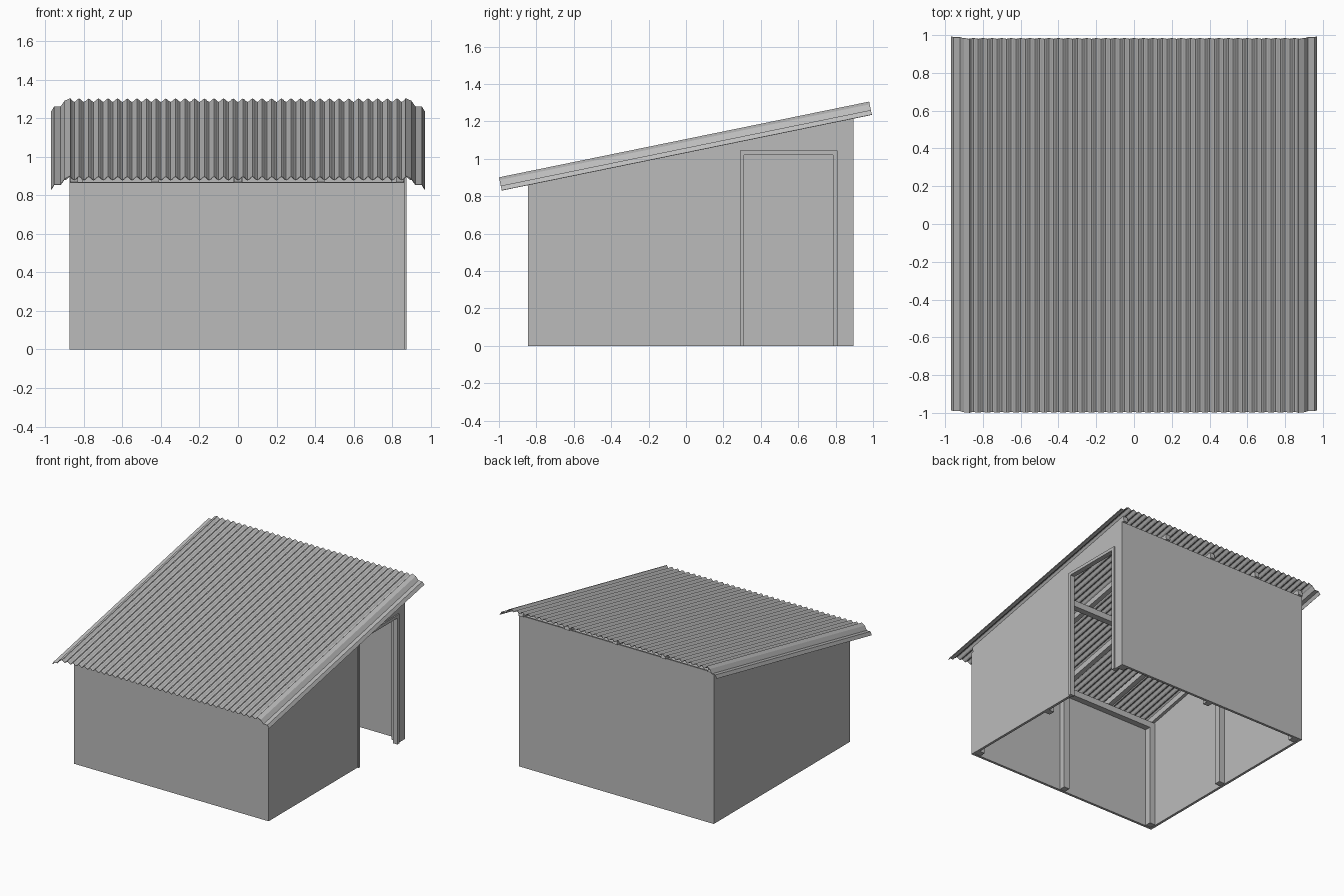
import bpy, bmesh, math
from mathutils import Matrix, Vector

cube = bpy.data.objects.get("Cube")
if cube:
    bpy.data.objects.remove(cube, do_unlink=True)

grey = bpy.data.materials.new("plain grey")
grey.use_nodes = True
COLOUR = (0.5, 0.5, 0.5, 1)
grey.diffuse_color = COLOUR
grey.node_tree.nodes["Principled BSDF"].inputs["Base Color"].default_value = COLOUR

# Main dimensions
LEFT, RIGHT, FRONT, BACK = -0.875, 0.865, -0.845, 0.895
WALL = 0.02
SLOPE = 0.2045
PITCH = math.atan(SLOPE)
HALF = 1.01                      # half the roof length along the slope
ROOF = Matrix.Translation((0, -0.01, 1.1025)) @ Matrix.Rotation(PITCH, 4, "X")


def wall_top(y):
    return 1.1025 + SLOPE * (y + 0.01) - 0.066


def finish(name, bm, matrix=None):
    bmesh.ops.recalc_face_normals(bm, faces=bm.faces)
    mesh = bpy.data.meshes.new(name)
    bm.to_mesh(mesh)
    bm.free()
    mesh.materials.append(grey)
    obj = bpy.data.objects.new(name, mesh)
    bpy.context.collection.objects.link(obj)
    if matrix:
        obj.matrix_world = matrix
    return obj


def prism_x(name, profile, x0, x1):
    """Extrude a (y, z) outline from x0 to x1."""
    bm = bmesh.new()
    face = bm.faces.new([bm.verts.new((x0, y, z)) for y, z in profile])
    new = bmesh.ops.extrude_face_region(bm, geom=[face])["geom"]
    bmesh.ops.translate(bm, vec=(x1 - x0, 0, 0),
                        verts=[v for v in new if isinstance(v, bmesh.types.BMVert)])
    return finish(name, bm)


def box(name, low, high, matrix=None):
    bm = bmesh.new()
    bmesh.ops.create_cube(bm, size=1)
    low, high = Vector(low), Vector(high)
    bmesh.ops.scale(bm, vec=high - low, verts=bm.verts)
    bmesh.ops.translate(bm, vec=(low + high) / 2, verts=bm.verts)
    return finish(name, bm, matrix)


def sheet(name, profile, y0, y1, thickness):
    """Sweep an open (x, z) line along the roof slope."""
    bm = bmesh.new()
    rows = [[bm.verts.new((x, y, z)) for x, z in profile] for y in (y0, y1)]
    for i in range(len(profile) - 1):
        bm.faces.new((rows[0][i], rows[0][i + 1], rows[1][i + 1], rows[1][i]))
    obj = finish(name, bm, ROOF)
    for poly in obj.data.polygons:
        if poly.normal.z < 0:
            poly.flip()
    solid = obj.modifiers.new("thickness", "SOLIDIFY")
    solid.thickness = thickness
    solid.offset = -1
    return obj


# Walls, the right one cut by the doorway
side = [(BACK, 0), (BACK, wall_top(BACK)), (FRONT, wall_top(FRONT)), (FRONT, 0)]
door = [(0.3, 0), (0.3, 1.03), (0.8, 1.03), (0.8, 0)]
prism_x("left_wall", side, LEFT, LEFT + WALL)
prism_x("right_wall", side + door, RIGHT - WALL, RIGHT)
for name, y0, y1 in (("front_wall", FRONT, FRONT + WALL), ("back_wall", BACK - WALL, BACK)):
    prism_x(name, [(y0, 0), (y1, 0), (y1, wall_top(y1)), (y0, wall_top(y0))],
            LEFT + WALL, RIGHT - WALL)

# Door frame
prism_x("door_frame", [(0.29, 0), (0.29, 1.045), (0.81, 1.045), (0.81, 0),
                       (0.785, 0), (0.785, 1.02), (0.31, 1.02), (0.31, 0)],
        RIGHT - 0.03, RIGHT + 0.01)

# Posts at the corners and the middle of each wall
POST = 0.05
xs = (LEFT + WALL, -POST / 2, RIGHT - WALL - POST)
ys = (FRONT + WALL, -POST / 2, BACK - WALL - POST)
for i, x in enumerate(xs):
    for j, y in enumerate(ys):
        if i == 1 and j == 1:
            continue
        box(f"post_{i}_{j}", (x, y, 0.003), (x + POST, y + POST, wall_top(y) - 0.04))

# Cross beams resting on the posts
for name, y in zip(("front_beam", "middle_beam", "back_beam"), ys):
    top = wall_top(y)
    box(name, (LEFT + WALL, y, top - 0.05), (RIGHT - WALL, y + POST, top))

# Rafters under the roof sheet
for i, x in enumerate((-0.85, -0.43, 0, 0.43, 0.84)):
    box(f"rafter_{i + 1}", (x - 0.02, -0.852, -0.066), (x + 0.02, 0.925, -0.02), ROOF)

# Corrugated roof sheet
PERIOD, STEPS, EDGE = 0.05, 6, 0.9
count = round(2 * EDGE / PERIOD) * STEPS
waves = [(-EDGE + i * PERIOD / STEPS,
          -0.011 - 0.009 * math.cos(2 * math.pi * i / STEPS)) for i in range(count + 1)]
sheet("roof_sheet", waves, -HALF, HALF, 0.003)

# Folded trims along both sloping edges
trim = [(0.87, 0.001), (0.9, -0.014), (0.922, -0.045), (0.955, -0.045), (0.97, -0.07)]
for name, s in (("left_roof_trim", 1), ("right_roof_trim", -1)):
    sheet(name, [(s * x, z) for x, z in trim], -HALF, HALF, 0.003)
